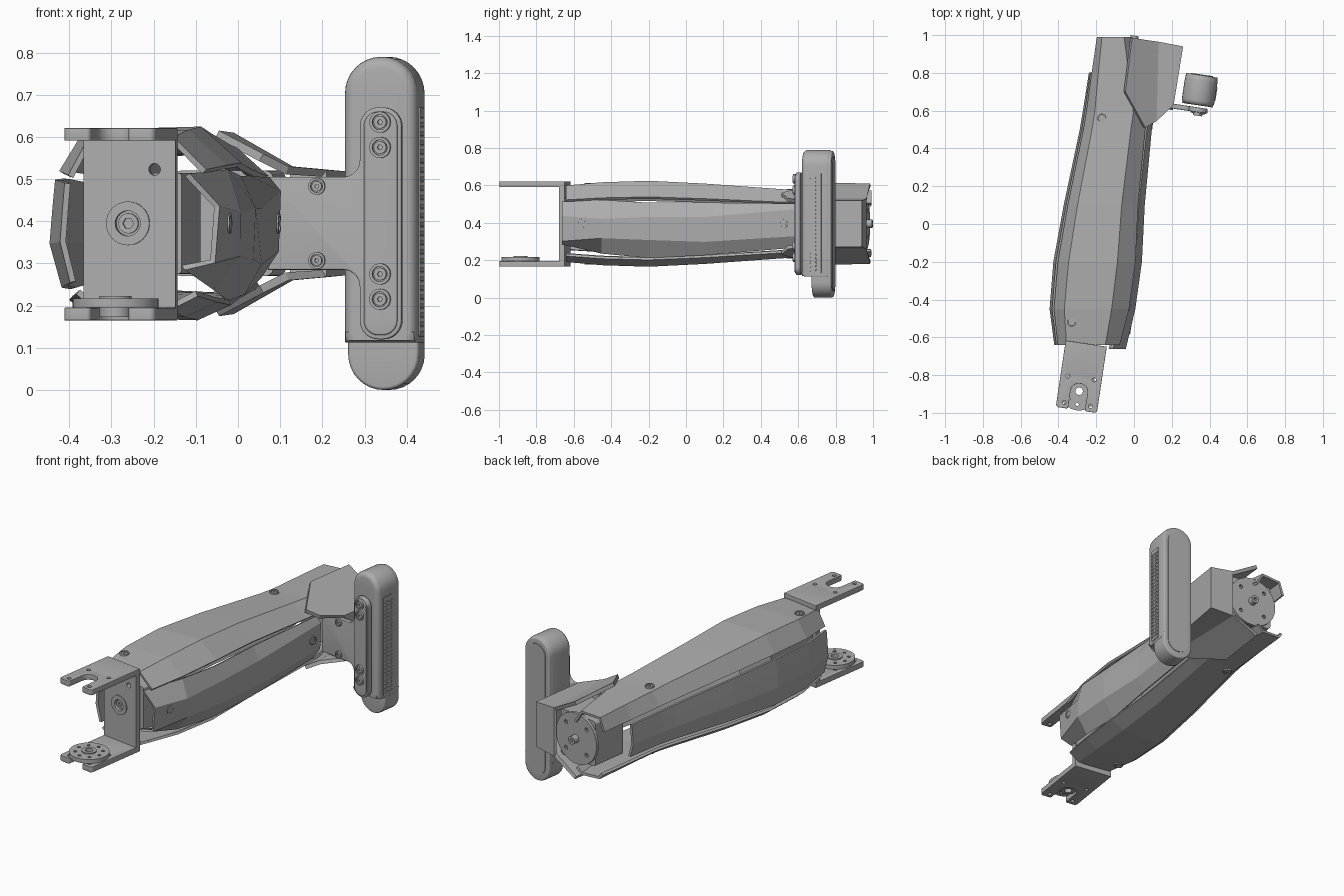
import bpy, bmesh
from math import pi, sin, cos, tan, radians
from mathutils import Matrix, Vector
from mathutils.geometry import interpolate_bezier

cube = bpy.data.objects.get("Cube")
if cube:
    bpy.data.objects.remove(cube)

MID = 0.395                      # height of the arm's centre line
TURN = Matrix.Rotation(radians(-8.5), 4, 'Z')
FLAT = Matrix.Identity(4)
FRONT = Matrix.Rotation(pi / 2, 4, 'X')
SIDE = Matrix.Rotation(pi / 2, 4, 'Z') @ FRONT

GREY = (0.42, 0.42, 0.42, 1)
grey = bpy.data.materials.new("machined grey")
grey.use_nodes = True
grey.diffuse_color = GREY
grey.node_tree.nodes["Principled BSDF"].inputs["Base Color"].default_value = GREY


def add(name, mesh, matrix=FLAT, smooth=False):
    obj = bpy.data.objects.new(name, mesh)
    bpy.context.collection.objects.link(obj)
    mesh.materials.clear()
    mesh.materials.append(grey)
    obj.matrix_world = matrix
    if smooth:
        bpy.ops.object.select_all(action='DESELECT')
        obj.select_set(True)
        bpy.context.view_layer.objects.active = obj
        bpy.ops.object.shade_smooth_by_angle(angle=radians(35))
    return obj


def rounded(corners):
    """Outline from (x, y, radius) corners."""
    out, n = [], len(corners)
    for i, (x, y, r) in enumerate(corners):
        p = Vector((x, y, 0))
        if not r:
            out.append(p)
            continue
        a = (Vector((*corners[i - 1][:2], 0)) - p).normalized()
        b = (Vector((*corners[(i + 1) % n][:2], 0)) - p).normalized()
        ang = a.angle(b)
        t, k = r / tan(ang / 2), 4 / 3 * tan((pi - ang) / 4) * r
        out += interpolate_bezier(p + a * t, p + a * (t - k), p + b * (t - k), p + b * t, 9)
    return out


def rect(x0, x1, y0, y1, r=0):
    return rounded([(x0, y0, r), (x1, y0, r), (x1, y1, r), (x0, y1, r)])


def circle(x, y, r, n=24):
    return [Vector((x + r * cos(2 * pi * i / n), y + r * sin(2 * pi * i / n), 0)) for i in range(n)]


def plate(name, outlines, thick, loc, face=FLAT, bevel=0):
    """Filled outline (later outlines are holes) given a thickness."""
    cu = bpy.data.curves.new(name, 'CURVE')
    cu.dimensions, cu.fill_mode = '2D', 'BOTH'
    cu.extrude = thick / 2 - bevel
    cu.bevel_depth, cu.offset, cu.bevel_resolution = bevel, -bevel, 3
    for pts in outlines:
        sp = cu.splines.new('POLY')
        sp.points.add(len(pts) - 1)
        for q, p in zip(sp.points, pts):
            q.co = (p.x, p.y, 0, 1)
        sp.use_cyclic_u = True
    tmp = bpy.data.objects.new("tmp", cu)
    bpy.context.collection.objects.link(tmp)
    deps = bpy.context.evaluated_depsgraph_get()
    mesh = bpy.data.meshes.new_from_object(tmp.evaluated_get(deps))
    bpy.data.objects.remove(tmp)
    bm = bmesh.new()
    bm.from_mesh(mesh)
    bmesh.ops.remove_doubles(bm, verts=bm.verts, dist=1e-5)
    bm.to_mesh(mesh)
    bm.free()
    return add(name, mesh, Matrix.Translation(loc) @ TURN @ face, True)


def sheet(name, verts, faces, thick, offset):
    """Thin folded sheet."""
    mesh = bpy.data.meshes.new(name)
    bm = bmesh.new()
    vs = [bm.verts.new(v) for v in verts]
    for f in faces:
        bm.faces.new([vs[i] for i in f])
    bmesh.ops.recalc_face_normals(bm, faces=bm.faces)
    bm.to_mesh(mesh)
    bm.free()
    mod = add(name, mesh).modifiers.new("thickness", 'SOLIDIFY')
    mod.thickness, mod.offset = thick, offset


def loft(name, rows):
    """Shell panel through rows of points."""
    n = len(rows[0])
    faces = [(r * n + i, r * n + i + 1, r * n + n + i + 1, r * n + n + i)
             for r in range(len(rows) - 1) for i in range(n - 1)]
    sheet(name, sum(rows, []), faces, 0.014, 0)


def screw(name, loc, face, r=0.024):
    plate(name + "_rim", [circle(0, 0, r), circle(0, 0, r * 0.72)], 0.014, loc, face)
    plate(name + "_head", [circle(0, 0, r * 0.6), circle(0, 0, r * 0.25, 6)], 0.008, loc, face)


# Forearm: faceted shell panels lofted along y (y, left x, right x, half height)
STATIONS = [(-0.64, -0.415, -0.055, 0.198), (-0.45, -0.44, 0.0, 0.215),
            (-0.2, -0.42, 0.035, 0.223), (0.1, -0.365, 0.045, 0.208),
            (0.5, -0.28, 0.08, 0.179), (0.59, -0.265, 0.092, 0.174),
            (0.8, -0.232, 0.045, 0.172), (0.99, -0.2, 0.0, 0.17)]


def panel(name, section, stations, gap=0):
    loft(name, [[((x0 + x1) / 2 + u * (x1 - x0) / 2, y, MID + v * h * (1 - gap * max(0, y + 0.3)))
                 for u, v in section] for y, x0, x1, h in stations])


panel("top_shell", [(-0.9, 0.56), (-0.66, 0.97), (0.45, 1.0), (0.86, 0.62)], STATIONS)
panel("bottom_shell", [(-0.8, -0.82), (-0.62, -0.97), (0.42, -1.0), (0.76, -0.84)], STATIONS)
panel("left_shell", [(-0.94, 0.48), (-0.97, 0.15), (-1, -0.22), (-0.87, -0.7)], STATIONS[:7], 0.12)
side_rows = {-0.66: [(-0.12, 0.51), (-0.05, 0.435), (-0.06, 0.305), (-0.13, 0.29)],
             -0.45: [(-0.03, 0.52), (0, 0.42), (0, 0.32), (-0.06, 0.24)],
             -0.2: [(0, 0.505), (0.035, 0.43), (0.03, 0.31), (-0.03, 0.215)],
             0.1: [(0.02, 0.505), (0.05, 0.43), (0.05, 0.3), (0.01, 0.23)],
             0.58: [(0.07, 0.5), (0.095, 0.47), (0.09, 0.33), (0.05, 0.27)]}
loft("right_shell", [[(x, y, z) for x, z in row] for y, row in side_rows.items()])

for y, x, h, xr in [(-0.52, -0.33, 0.211, -0.024), (0.56, -0.17, 0.179, 0.092)]:
    for s in (1, -1):
        screw("shell_screw", (x, y, MID + s * h), FLAT)
    screw("right_screw", (xr, y - 0.04, MID), SIDE)

# Motors inside both ends of the forearm
plate("wrist_motor", [rect(-0.11, 0.11, -0.12, 0.12, 0.01)], 0.3, (-0.22, -0.47, MID), FRONT)
plate("wrist_shaft", [circle(0, 0, 0.045)], 0.06, (-0.25, -0.62, MID), FRONT)
plate("elbow_motor", [rect(-0.12, 0.12, -0.125, 0.125, 0.02)], 0.2, (-0.02, 0.85, MID), FRONT)
bolts = [circle(0.1 * cos(a), 0.1 * sin(a), 0.011, 10) for a in (pi / 4 + i * pi / 2 for i in range(4))]
plate("elbow_disc", [circle(0, 0, 0.14, 40)] + bolts, 0.016, (-0.005, 0.956, MID), FRONT)
plate("elbow_stud", [circle(0, 0, 0.022), circle(0, 0, 0.01, 6)], 0.05, (0, 0.972, MID), FRONT)

# Wrist bracket: web, two forked flanges and the horn
BX, BY = -0.255, -0.648
plate("bracket_web", [rect(-0.11, 0.11, -0.215, 0.215), circle(-0.005, 0, 0.042),
                      circle(0.06, 0.128, 0.014)], 0.03, (BX, BY, MID), FRONT)
plate("web_collar", [circle(0, 0, 0.052, 32), circle(0, 0, 0.03)], 0.036, (BX - 0.004, BY - 0.002, MID), FRONT)
plate("web_bolt", [circle(0, 0, 0.024), circle(0, 0, 0.013, 6)], 0.02, (BX - 0.004, BY, MID), FRONT)
fork = rounded([(-0.11, 0.015, 0), (-0.11, -0.34, 0.015), (-0.045, -0.34, 0.01), (-0.045, -0.2, 0.042),
                (0.045, -0.2, 0.042), (0.045, -0.34, 0.01), (0.11, -0.34, 0.015), (0.11, 0.015, 0)])
holes = [circle(x, y, 0.01, 12) for x in (-0.07, 0.07) for y in (-0.17, -0.31)]
for name, z in (("top_flange", 0.606), ("bottom_flange", 0.18)):
    plate(name, [fork] + holes, 0.03, (BX, BY, z), FLAT, 0.002)
horn = Matrix.Translation((BX, BY, 0)) @ TURN @ Vector((0, -0.24, 0))
ring = [circle(0.07 * cos(i * pi / 4), 0.07 * sin(i * pi / 4), 0.009, 10) for i in range(8)]
plate("horn_disc", [circle(0, 0, 0.102, 40), circle(0, 0, 0.02)] + ring, 0.022, (horn.x, horn.y, 0.206))
plate("horn_hub", [circle(0, 0, 0.038), circle(0, 0, 0.02)], 0.05, (horn.x, horn.y, 0.198))

# Elbow cover: folded sheet mirrored above and below the centre line
half = [(-0.01, 0.985, 0.61), (-0.045, 0.7, 0.615), (0.06, 0.51, 0.56), (0.12, 0.545, 0.53),
        (0.21, 0.63, 0.522), (0.26, 0.94, 0.518), (0.13, 0.965, 0.53)]
n = len(half)
roof = [(0, 1, 2, 3, 6), (3, 4, 5, 6)]
walls = [(a, a + 1, a + 1 + n, a + n) for a in (4, 5)]
sheet("elbow_cover", half + [(x, y, 2 * MID - z) for x, y, z in half],
      roof + [tuple(i + n for i in f) for f in roof] + walls, 0.02, -1)

# Camera mount: T-shaped plate with a raised pad and bolts
tee = rounded([(-0.23, -0.11, 0), (-0.01, -0.11, 0.04), (-0.01, -0.275, 0.045), (0.09, -0.275, 0.045),
               (0.09, 0.275, 0.045), (-0.01, 0.275, 0.045), (-0.01, 0.11, 0.04), (-0.23, 0.11, 0)])
plate("mount_plate", [tee], 0.026, (0.3, 0.61, MID), FRONT, 0.004)
plate("mount_pad", [rect(0, 0.08, -0.265, 0.265, 0.035)], 0.03, (0.3, 0.605, MID), FRONT, 0.004)
for z in (0.635, 0.575, 0.275, 0.215):
    screw("mount_bolt", (0.337, 0.58, z), FRONT, 0.025)
for s in (1, -1):
    screw("arm_bolt", (0.187, 0.612, MID + s * 0.088), FRONT, 0.02)

# Camera: rounded front body, longer back housing, side grilles
CX = 0.348
plate("camera_body", [rounded([(-0.087, -0.283, 0.004), (0.087, -0.283, 0.004),
                               (0.087, 0.395, 0.0865), (-0.087, 0.395, 0.0865)])],
      0.16, (CX, 0.708, MID), FRONT, 0.025)
plate("camera_back", [rect(-0.085, 0.085, -0.395, 0.39, 0.0845)], 0.106, (CX + 0.004, 0.735, MID), FRONT, 0.008)
plate("camera_back_panel", [rect(-0.06, 0.06, -0.36, 0.36, 0.0595)], 0.006, (CX + 0.012, 0.788, MID), FRONT)
slots = [rect(y, y + 0.021, z, z + 0.012, 0.005)
         for y in (-0.028, 0.004) for z in (-0.255 + 0.0215 * i for i in range(24))]
plate("camera_grille", [rect(-0.036, 0.034, -0.27, 0.275, 0.01)] + slots, 0.008, (CX + 0.085, 0.69, MID), SIDE)
